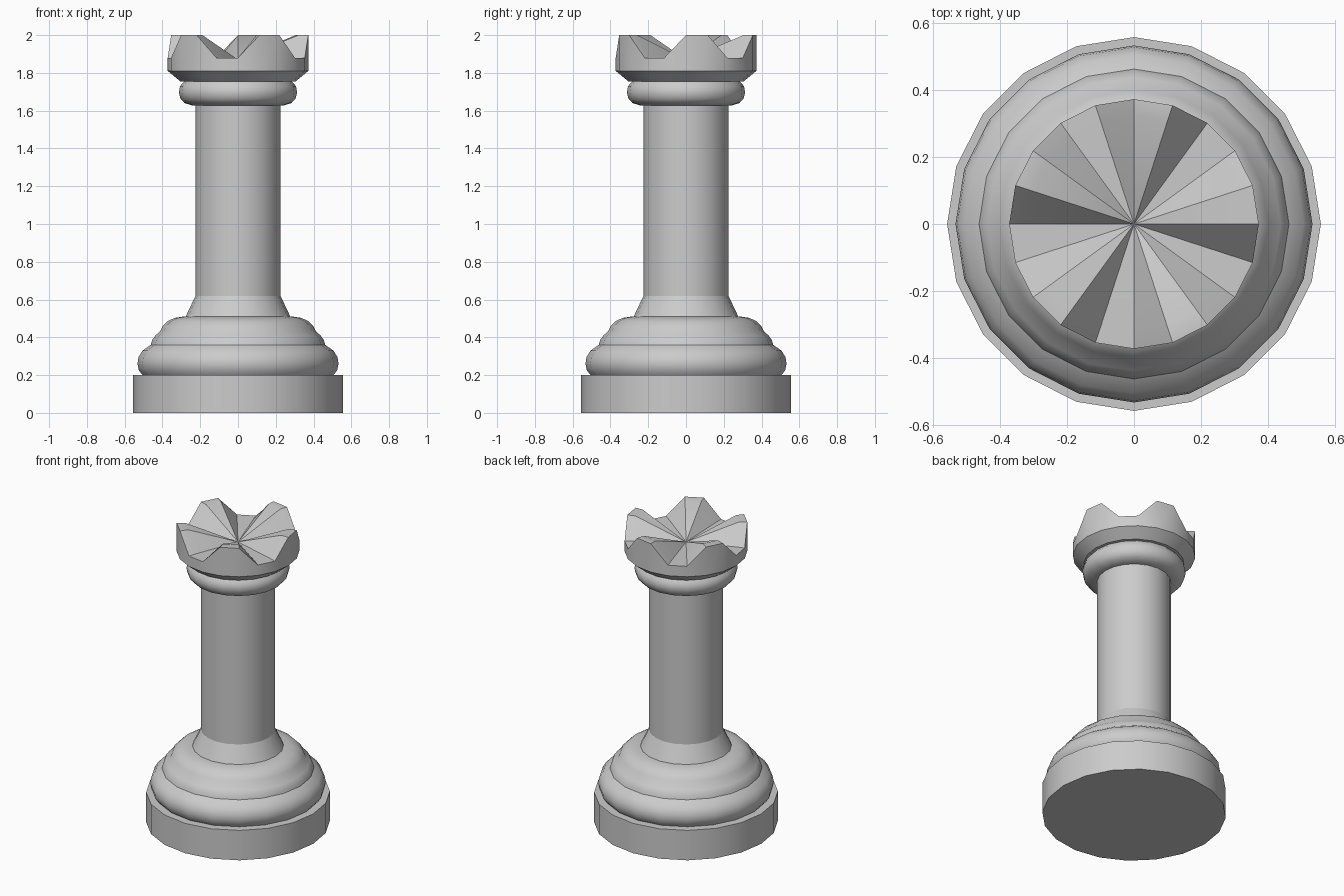
import bpy, bmesh
from math import sin, cos, pi, radians

if "Cube" in bpy.data.objects:
    bpy.data.objects.remove(bpy.data.objects["Cube"])

SIDES = 20


def lathe(name, profile, rim=None):
    """Spin (radius, z) points; z of None takes the height from rim(k)."""
    bm = bmesh.new()
    rings = []
    for r, z in profile:
        if r == 0:
            rings.append([bm.verts.new((0, 0, z))] * SIDES)
        else:
            rings.append([bm.verts.new((r * cos(2 * pi * k / SIDES),
                                        r * sin(2 * pi * k / SIDES),
                                        rim(k) if z is None else z))
                          for k in range(SIDES)])
    for a, b in zip(rings, rings[1:]):
        for k in range(SIDES):
            j = (k + 1) % SIDES
            corners = list(dict.fromkeys((a[k], a[j], b[j], b[k])))
            bm.faces.new(corners)
    bmesh.ops.recalc_face_normals(bm, faces=bm.faces)
    mesh = bpy.data.meshes.new(name)
    bm.to_mesh(mesh)
    bm.free()
    ob = bpy.data.objects.new(name, mesh)
    bpy.context.collection.objects.link(ob)
    bpy.ops.object.select_all(action='DESELECT')
    ob.select_set(True)
    bpy.context.view_layer.objects.active = ob
    bpy.ops.object.shade_smooth_by_angle(angle=radians(35))
    return ob


# Foot disc
lathe("foot_disc", [(0, 0), (0.557, 0), (0.557, 0.2), (0, 0.2)])

# Rounded base steps and the sloped collar above them
lathe("base_mouldings", [
    (0, 0.2), (0.505, 0.2), (0.525, 0.225), (0.532, 0.26), (0.527, 0.295),
    (0.505, 0.33), (0.462, 0.36),
    (0.455, 0.385), (0.437, 0.41), (0.412, 0.432),
    (0.40, 0.458), (0.37, 0.487), (0.335, 0.503), (0.29, 0.51),
    (0.277, 0.51), (0.225, 0.62), (0, 0.62)])

# Shaft
lathe("column", [(0, 0.62), (0.225, 0.62), (0.225, 1.63), (0, 1.63)])

# Neck ring
lathe("neck_ring", [
    (0, 1.627), (0.24, 1.627), (0.283, 1.64), (0.305, 1.665), (0.313, 1.697),
    (0.307, 1.73), (0.285, 1.755), (0, 1.755)])

# Crown with five notches around a shallow bowl
lathe("notched_crown", [
    (0, 1.755), (0.305, 1.755), (0.372, 1.81), (0.372, None),
    (0.32, None), (0, 1.87)],
    rim=lambda k: 2.0 if k % 4 < 2 else 1.88)
